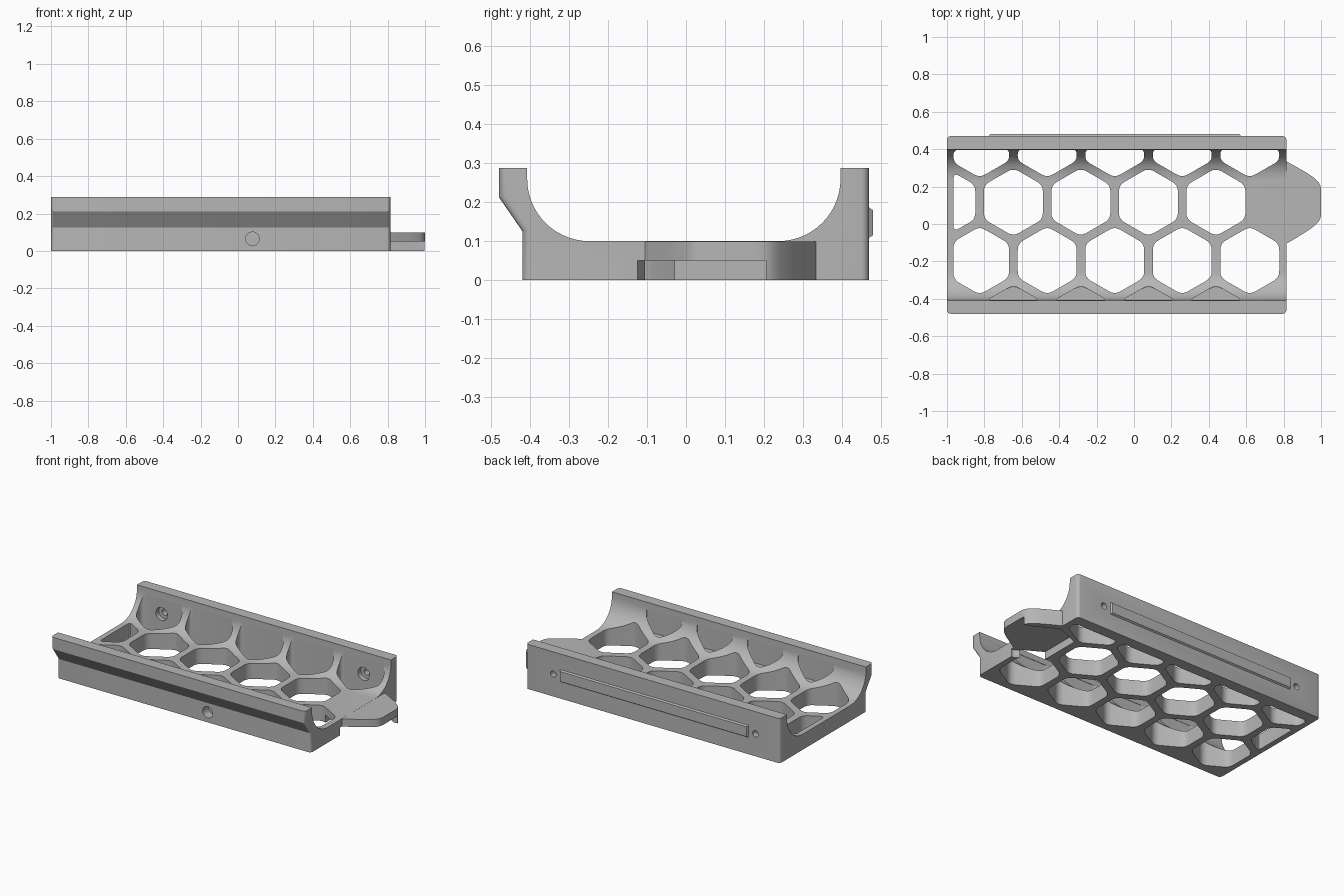
import bpy, bmesh, math
from mathutils import Vector

if "Cube" in bpy.data.objects:
    bpy.data.objects.remove(bpy.data.objects["Cube"])

gray = bpy.data.materials.new("plain gray")
gray.diffuse_color = (0.47, 0.47, 0.47, 1)
gray.use_nodes = True
gray.node_tree.nodes["Principled BSDF"].inputs["Base Color"].default_value = gray.diffuse_color


def prism(name, pts, lo, hi, axis="z"):
    """Extrude a 2D outline from lo to hi along an axis."""
    put = {"x": lambda a, b, t: (t, a, b),
           "y": lambda a, b, t: (a, t, b),
           "z": lambda a, b, t: (a, b, t)}[axis]
    bm = bmesh.new()
    face = bm.faces.new([bm.verts.new(put(a, b, lo)) for a, b in pts])
    new = bmesh.ops.extrude_face_region(bm, geom=[face])["geom"]
    shift = Vector(put(0, 0, hi - lo))
    bmesh.ops.translate(bm, vec=shift, verts=[v for v in new if isinstance(v, bmesh.types.BMVert)])
    bmesh.ops.recalc_face_normals(bm, faces=bm.faces)
    mesh = bpy.data.meshes.new(name)
    bm.to_mesh(mesh)
    bm.free()
    mesh.materials.append(gray)
    ob = bpy.data.objects.new(name, mesh)
    bpy.context.collection.objects.link(ob)
    return ob


def arc(cx, cy, r, a0, a1, n=14):
    return [(cx + r * math.cos(math.radians(a0 + (a1 - a0) * i / n)),
             cy + r * math.sin(math.radians(a0 + (a1 - a0) * i / n))) for i in range(n + 1)]


def rounded(pts, r, n=5):
    """Round every corner with a short curve."""
    out = []
    for i, p in enumerate(pts):
        p = Vector(p)
        a, b = Vector(pts[i - 1]) - p, Vector(pts[(i + 1) % len(pts)]) - p
        d = min(r, a.length * 0.45, b.length * 0.45)
        a, b = p + a.normalized() * d, p + b.normalized() * d
        for k in range(n + 1):
            t = k / n
            out.append(tuple(a * (1 - t) ** 2 + p * 2 * t * (1 - t) + b * t * t))
    return out


def clip(pts, axis, limit, sign):
    """Keep the part of an outline where sign * coordinate <= sign * limit."""
    out = []
    for i, p in enumerate(pts):
        q = pts[i - 1]
        dp, dq = sign * (p[axis] - limit), sign * (q[axis] - limit)
        if dp * dq < 0:
            t = dq / (dq - dp)
            out.append((q[0] + (p[0] - q[0]) * t, q[1] + (p[1] - q[1]) * t))
        if dp <= 0:
            out.append(p)
    return out


def boolean(target, other, operation="DIFFERENCE"):
    mod = target.modifiers.new("bool", "BOOLEAN")
    mod.operation, mod.object, mod.solver = operation, other, "EXACT"
    bpy.context.view_layer.objects.active = target
    bpy.ops.object.modifier_apply(modifier=mod.name)
    bpy.data.objects.remove(other)


# Cradle body: U-shaped profile along x
profile = [(-0.42, 0), (0.47, 0), (0.47, 0.288), (0.397, 0.288)]
profile += arc(0.237, 0.26, 0.16, 0, -90)
profile += arc(-0.248, 0.26, 0.16, -90, -180)
profile += [(-0.408, 0.288), (-0.48, 0.288), (-0.48, 0.212), (-0.42, 0.125)]
body = prism("cradle_body", profile, -1, 0.815, "x")

# Rounded outer end corners
bm = bmesh.new()
bm.from_mesh(body.data)
corners = [e for e in bm.edges
           if abs(e.verts[0].co.x - e.verts[1].co.x) < 1e-5
           and abs(e.verts[0].co.z - e.verts[1].co.z) > 0.01
           and all(v.co.y > 0.465 or v.co.y < -0.415 for v in e.verts)]
bmesh.ops.bevel(bm, geom=corners, offset=0.02, segments=4, affect="EDGES",
                profile=0.5, clamp_overlap=False)
bm.to_mesh(body.data)
bm.free()

# End tab with rounded nose
tab = [(0.75, 0.36), (0.815, 0.335), (0.94, 0.265), (1.0, 0.215),
       (1.0, 0.02), (0.94, -0.03), (0.825, -0.1), (0.75, -0.14)]
boolean(body, prism("tab", rounded(tab, 0.06), 0.0, 0.0995), "UNION")

# Recess under the tab, open at the end
recess = [(0.645, -0.035), (0.80, -0.125), (1.1, -0.125), (1.1, 0.205),
          (0.97, 0.205), (0.80, 0.30), (0.645, 0.235)]
boolean(body, prism("tab_recess", recess, -0.1, 0.05))

# Honeycomb openings: (row centre, first column, count, bottom, top)
P, H = 0.361, 0.3126
rows = [(0.117 + H, -0.825, 5, -0.1, 0.25),
        (0.117, -0.645 - P, 5, -0.1, 0.4),
        (0.117 - H, -0.825, 5, -0.1, 0.4),
        (0.117 - 2 * H, -0.645, 4, 0.101, 0.25)]
for cy, x0, count, low, high in rows:
    for i in range(count):
        cell = arc(x0 + i * P, cy, 0.182, 30, 330, 5)
        cell = clip(clip(cell, 0, -0.965, -1), 1, 0.3985, 1)
        cell = clip(cell, 1, -0.4095, -1)
        boolean(body, prism("cell", rounded(cell, 0.035), low, high))

# Countersunk screw holes in the back wall
for x in (-0.825, 0.619):
    boolean(body, prism("screw_hole", arc(x, 0.145, 0.02, 0, 345, 23), 0.3, 0.6, "y"))
    boolean(body, prism("screw_head", arc(x, 0.145, 0.042, 0, 345, 23), 0.3, 0.43, "y"))

# Blind hole in the front
boolean(body, prism("front_hole", arc(0.077, 0.065, 0.036, 0, 352.5, 47), -0.6, -0.36, "y"))

# Locating rail on the back with chamfered sides
rail = prism("back_rail", [(-0.78, 0.105), (0.575, 0.105), (0.575, 0.19), (-0.78, 0.19)],
             0.465, 0.48, "y")
for v in rail.data.vertices:
    if v.co.y > 0.475:
        v.co.x += 0.01 if v.co.x < 0 else -0.01
        v.co.z += 0.01 if v.co.z < 0.15 else -0.01

# Smooth curves, sharp edges
for ob in (body, rail):
    bpy.ops.object.select_all(action="DESELECT")
    ob.select_set(True)
    bpy.context.view_layer.objects.active = ob
    bpy.ops.object.shade_smooth_by_angle(angle=math.radians(25))
